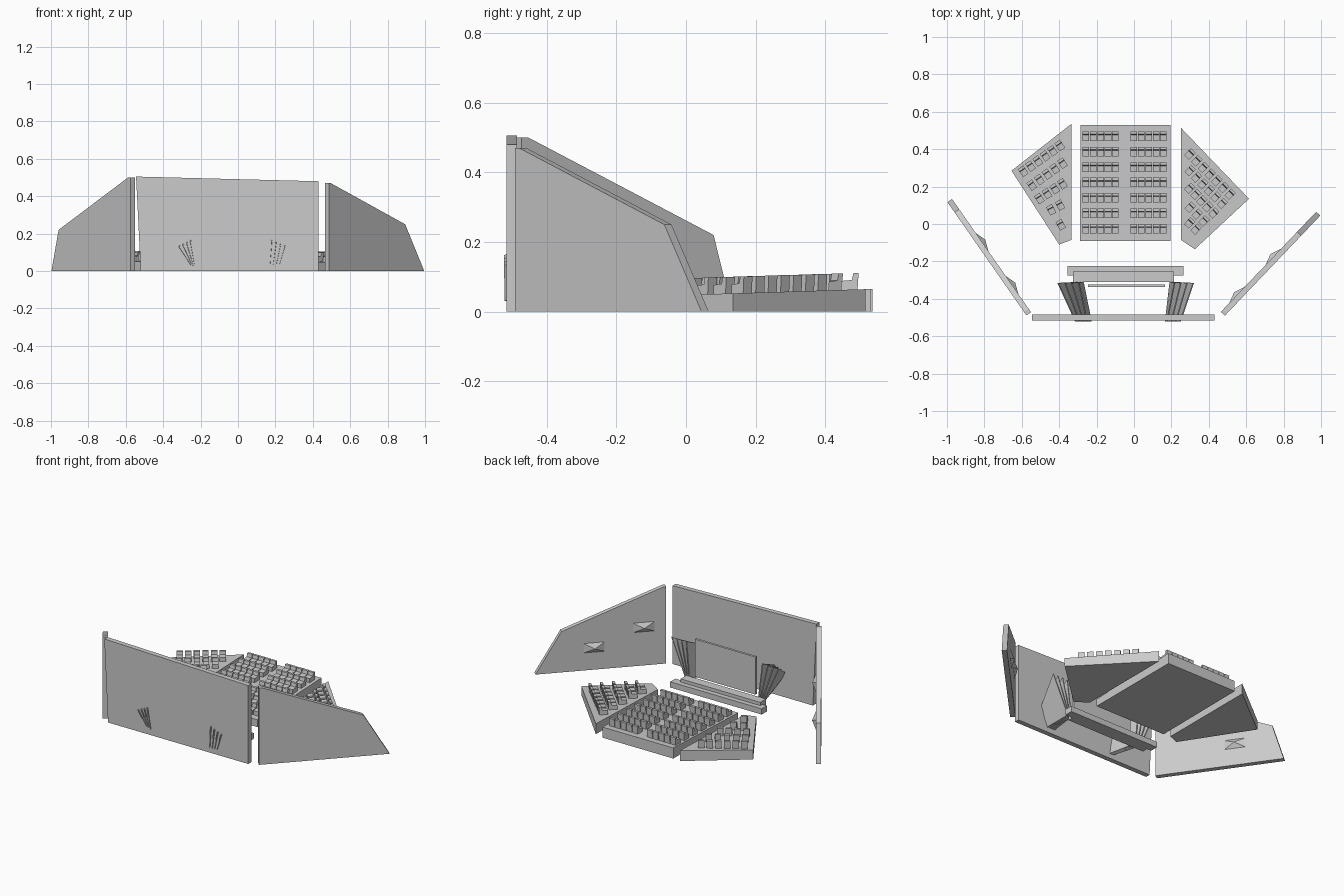
import bpy, math
from mathutils import Vector

if "Cube" in bpy.data.objects:
    bpy.data.objects.remove(bpy.data.objects["Cube"])


def prism(name, pts, offset):
    """Extrude a planar outline of 3D points by an offset."""
    n = len(pts)
    a = [Vector(p) for p in pts]
    offs = [Vector(o) for o in offset] if isinstance(offset, list) else [Vector(offset)] * n
    verts = a + [p + o for p, o in zip(a, offs)]
    faces = [list(range(n)), list(range(2 * n - 1, n - 1, -1))]
    faces += [[i, i + n, (i + 1) % n + n, (i + 1) % n] for i in range(n)]
    return mesh(name, verts, faces)


def mesh(name, verts, faces):
    import bmesh
    me = bpy.data.meshes.new(name)
    me.from_pydata([tuple(v) for v in verts], [], faces)
    bm = bmesh.new()
    bm.from_mesh(me)
    bmesh.ops.recalc_face_normals(bm, faces=bm.faces)
    bm.to_mesh(me)
    bm.free()
    ob = bpy.data.objects.new(name, me)
    bpy.context.collection.objects.link(ob)
    return ob


def box(name, x0, x1, y0, y1, z0, z1):
    return prism(name, [(x0, y0, z0), (x1, y0, z0), (x1, y1, z0), (x0, y1, z0)], (0, 0, z1 - z0))


# Back wall behind the stage
prism("stage_wall", [(-.52, -.515, 0), (.43, -.515, 0), (.43, -.515, .48), (-.545, -.515, .505)],
      (0, .03, 0))


# Side walls with raised pyramid panels on the inside
def side_wall(name, near, far, profile, panels):
    p, q = Vector((*near, 0)), Vector((*far, 0))
    d = (q - p).normalized()
    n = Vector((-d.y, d.x, 0))
    if n.dot(Vector((0, .3, 0)) - p) < 0:
        n = -n
    up = Vector((0, 0, 1))
    prism(name, [p.lerp(q, t) + up * z - n * .015 for t, z in profile], n * .03)
    for f, z in panels:
        c = p.lerp(q, f) + up * z + n * .014
        w, h = d * .062, up * .03
        mesh(name + "_panel", [c - w - h, c + w - h, c + w + h, c - w + h, c + n * .022],
             [(3, 2, 1, 0), (0, 1, 4), (1, 2, 4), (2, 3, 4), (3, 0, 4)])


side_wall("left_wall", (-.563, -.48), (-.985, .125),
          [(0, 0), (1, 0), (.91, .22), (.03, .5), (0, .5)], [(.62, .136), (.24, .235)])
side_wall("right_wall", (.475, -.48), (.985, .055),
          [(0, 0), (1, 0), (.8, .25), (.02, .47), (0, .47)], [(.55, .136), (.17, .235)])


# Seating platforms, rising gently to the rear
def floor_z(y):
    return .045 + .02 * (y + .1) / .63


def platform(name, pts):
    prism(name, [(x, y, 0) for x, y in pts], [(0, 0, floor_z(y)) for x, y in pts])


platform("center_platform", [(-.29, -.09), (.195, -.09), (.195, .53), (-.285, .53)])
platform("left_platform", [(-.335, .535), (-.655, .285), (-.4, -.11), (-.335, -.085)])
platform("right_platform", [(.25, .515), (.25, -.085), (.325, -.135), (.615, .135)])

# One seat mesh, side outline with cushion and taller backrest
outline = [(-.022, 0), (.026, 0), (.029, .05), (.014, .05), (.01, .03), (-.022, .027)]
seat = prism("seat", [(-.0175, y, z) for y, z in outline], (.035, 0, 0))
seat_mesh = seat.data
bpy.data.objects.remove(seat)


def seat_row(name, a, b, count):
    a, b = Vector(a), Vector(b)
    d = b - a
    ang = math.atan2(d.y, d.x)
    for i in range(count):
        p = a.lerp(b, (i + .5) / count)
        ob = bpy.data.objects.new(name, seat_mesh)
        ob.location = (p.x, p.y, floor_z(p.y) - .002)
        ob.rotation_euler = (0, 0, ang)
        bpy.context.collection.objects.link(ob)


for r in range(7):
    y = .466 - r * .0825
    seat_row("center_seat", (-.277, y), (-.08, y), 5)
    seat_row("center_seat", (-.02, y), (.177, y), 5)
for a, b, n in [((-.61, .265), (-.375, .43), 6), ((-.565, .19), (-.36, .337), 5),
                ((-.525, .12), (-.36, .225), 4), ((-.465, .06), (-.37, .11), 2),
                ((-.412, -.02), (-.368, .005), 1)]:
    seat_row("left_seat", a, b, n)
for a, b, n in [((.28, .39), (.53, .14), 7), ((.28, .3), (.487, .09), 6),
                ((.28, .205), (.44, .04), 5), ((.28, .105), (.39, -.005), 3),
                ((.278, .02), (.347, -.047), 2)]:
    seat_row("right_seat", a, b, n)

# Stage: wide low step and narrower top step
box("stage_step", -.355, .265, -.275, -.225, 0, .035)
box("stage_top", -.325, .215, -.31, -.255, 0, .055)

# Screen
box("screen", -.245, .165, -.337, -.323, .055, .285)


# Fanned curtain panels either side of the screen
def curtain(name, base_x, tops, wall_base, wall_tops):
    for i in range(4):
        t = i / 3
        lerp = lambda r: r[0] + (r[1] - r[0]) * t
        prism(name, [(lerp(base_x), -.31, .03), (lerp(tops), -.315, .26),
                     (lerp(wall_tops), -.522, .16 - .03 * t), (lerp(wall_base), -.52, .03)],
              (.006, 0, .002))


curtain("left_curtain", (-.275, -.31), (-.3, -.41), (-.232, -.25), (-.255, -.315))
curtain("right_curtain", (.19, .215), (.215, .315), (.165, .215), (.175, .245))
